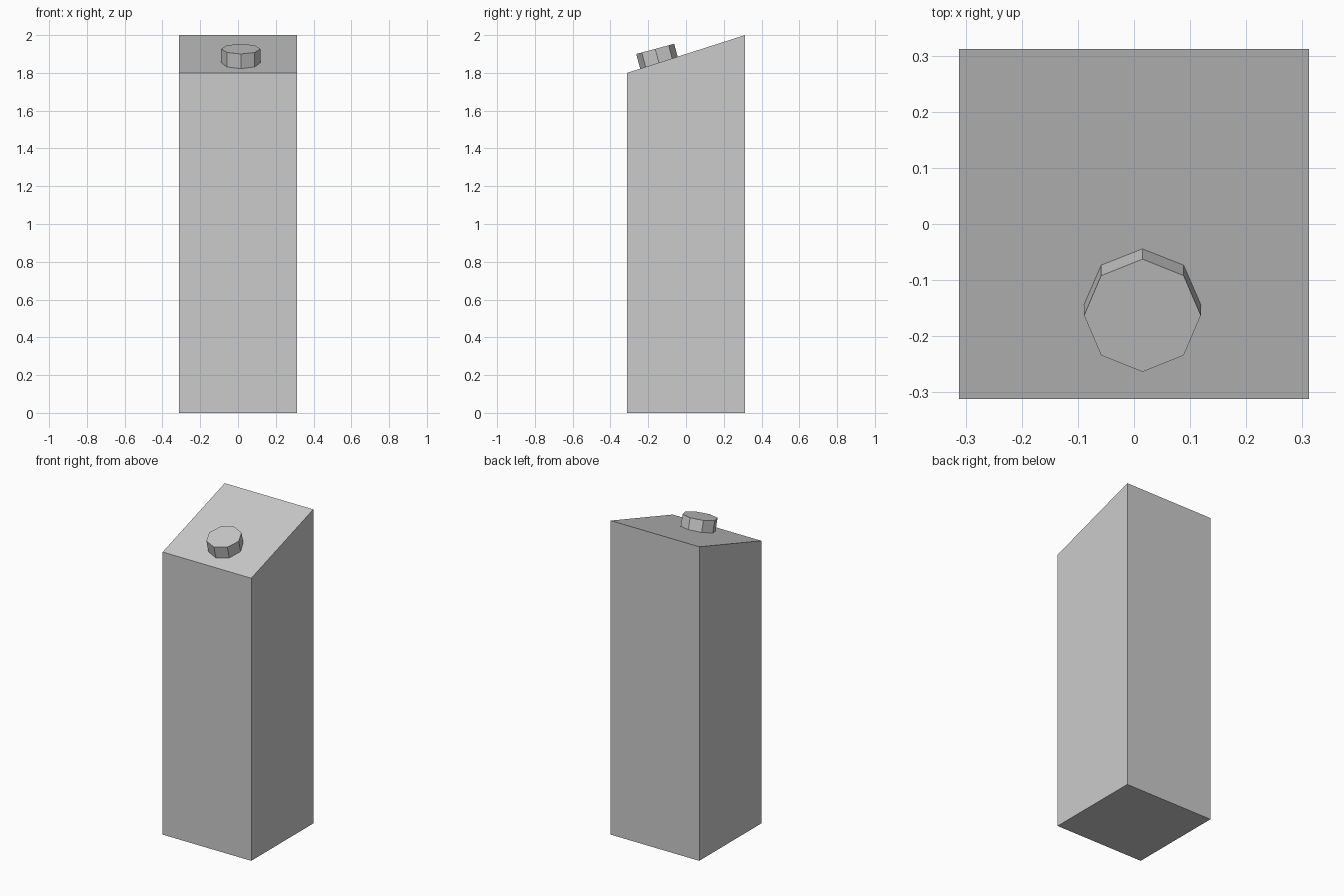
import bpy, bmesh, math
from mathutils import Matrix, Vector

if "Cube" in bpy.data.objects:
    bpy.data.objects.remove(bpy.data.objects["Cube"])


def make_object(name, bm):
    bmesh.ops.recalc_face_normals(bm, faces=bm.faces)
    mesh = bpy.data.meshes.new(name)
    bm.to_mesh(mesh)
    bm.free()
    obj = bpy.data.objects.new(name, mesh)
    bpy.context.collection.objects.link(obj)
    return obj


# Carton body: a box whose top slopes down towards the front
HALF, FRONT_Z, BACK_Z = 0.312, 1.8, 2.0
bm = bmesh.new()
bmesh.ops.create_cube(bm, size=2 * HALF)
for v in bm.verts:
    if v.co.z < 0:
        v.co.z = 0
    else:
        v.co.z = FRONT_Z if v.co.y < 0 else BACK_Z
make_object("carton_body", bm)

# Eight-sided screw cap, tilted with the slope and sunk slightly into it
TILT, RADIUS, DEPTH = math.radians(15), 0.104, 0.095
bm = bmesh.new()
bmesh.ops.create_cone(bm, cap_ends=True, segments=8, radius1=RADIUS,
                      radius2=RADIUS, depth=DEPTH,
                      matrix=Matrix.Translation((0, 0, -DEPTH / 2)))
cap = make_object("screw_cap", bm)
cap.location = Vector((0.015, -0.163, 1.927))
cap.rotation_euler.x = TILT
